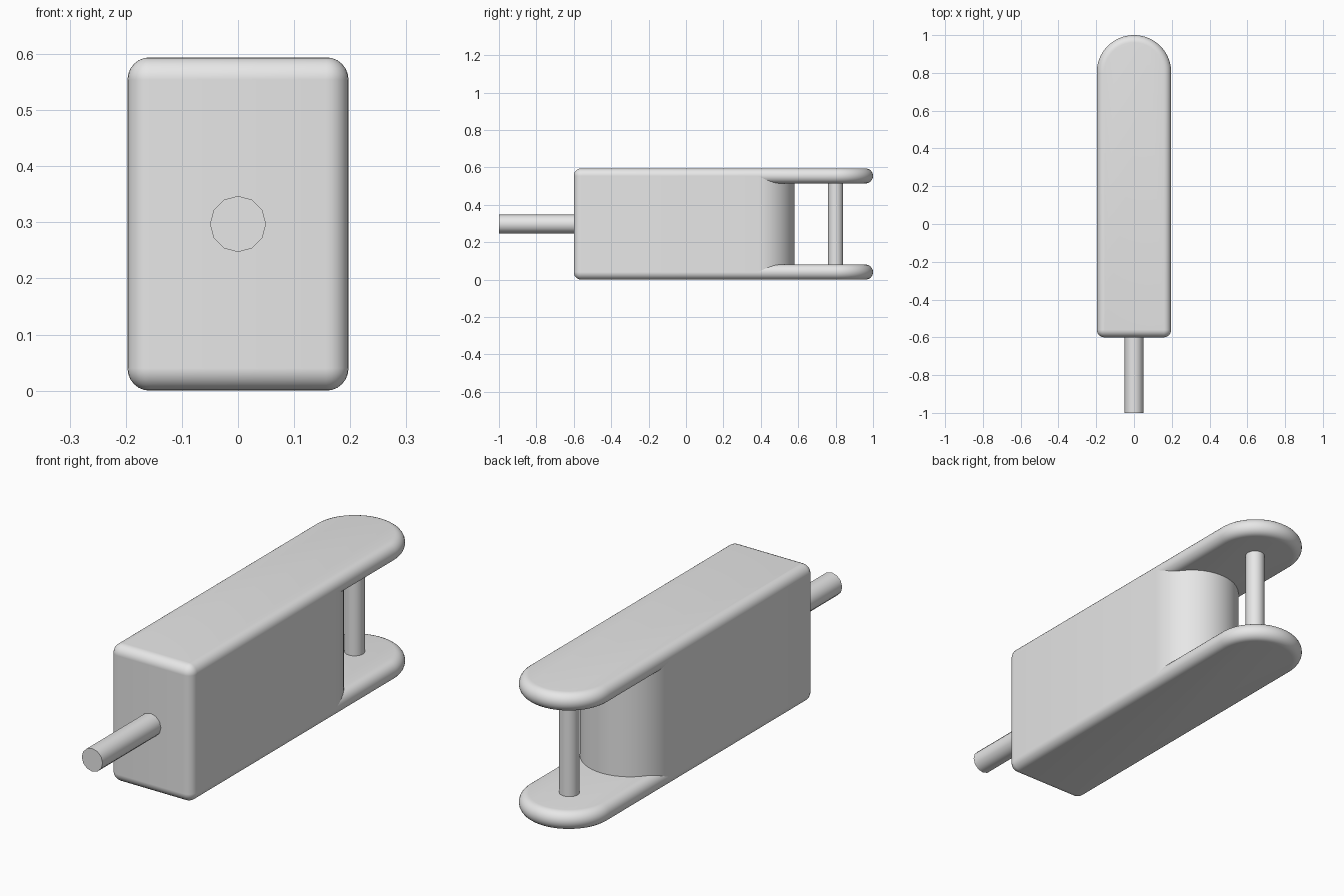
import bpy, bmesh, math
from mathutils import Matrix

old = bpy.data.objects.get("Cube")
if old:
    bpy.data.objects.remove(old, do_unlink=True)

HALF, FRONT, HEIGHT = 0.197, -0.6, 0.594
PLATE, ROUND = 0.08, 0.04        # plate thickness, edge rounding
TIP, CORE_TIP = 1.0, 0.58        # back ends of plates and core

grey = bpy.data.materials.new("light_grey")
grey.use_nodes = True
grey.diffuse_color = (0.8, 0.8, 0.8, 1)
grey.node_tree.nodes["Principled BSDF"].inputs["Base Color"].default_value = (0.8, 0.8, 0.8, 1)


def arc(cx, cy, r, start, end, steps):
    angles = [math.radians(start + (end - start) * i / steps) for i in range(steps + 1)]
    return [(cx + r * math.cos(a), cy + r * math.sin(a)) for a in angles]


def outline(tip, inset):
    """Plan shape: semicircular back end, small rounded front corners."""
    c, r = HALF - ROUND, ROUND - inset
    return (arc(0, tip - HALF, HALF - inset, 0, 180, 40)
            + arc(-c, FRONT + ROUND, r, 180, 270, 6)
            + arc(c, FRONT + ROUND, r, 270, 360, 6))


def finish(name, bm):
    bmesh.ops.recalc_face_normals(bm, faces=bm.faces)
    mesh = bpy.data.meshes.new(name)
    bm.to_mesh(mesh)
    bm.free()
    mesh.materials.append(grey)
    obj = bpy.data.objects.new(name, mesh)
    bpy.context.collection.objects.link(obj)
    bpy.ops.object.select_all(action='DESELECT')
    obj.select_set(True)
    bpy.context.view_layer.objects.active = obj
    bpy.ops.object.shade_smooth_by_angle(angle=math.radians(35))
    return obj


def slab(name, tip, levels):
    """Stack outlines given as (inset, height) and skin them."""
    bm = bmesh.new()
    rings = [[bm.verts.new((x, y, z)) for x, y in outline(tip, inset)] for inset, z in levels]
    for low, high in zip(rings, rings[1:]):
        n = len(low)
        for i in range(n):
            j = (i + 1) % n
            bm.faces.new((low[i], low[j], high[j], high[i]))
    bm.faces.new(rings[0])
    bm.faces.new(rings[-1])
    return finish(name, bm)


def rod(name, radius, length, sides, matrix):
    bm = bmesh.new()
    bmesh.ops.create_cone(bm, cap_ends=True, segments=sides, radius1=radius,
                          radius2=radius, depth=length, matrix=matrix)
    return finish(name, bm)


# Solid middle with a rounded back
slab("body_core", CORE_TIP, [(0, ROUND), (0, HEIGHT - ROUND)])

# Two long plates with fully rounded rims
rim = [math.radians(-90 + 15 * i) for i in range(13)]
depth = ROUND * 0.98
for name, mid in (("lower_plate", PLATE / 2), ("upper_plate", HEIGHT - PLATE / 2)):
    slab(name, TIP, [(depth * (1 - math.cos(a)), mid + ROUND * math.sin(a)) for a in rim])

# Upright pin between the plates
rod("back_pin", 0.04, HEIGHT - PLATE, 32,
    Matrix.Translation((0, TIP - 0.2, HEIGHT / 2)))

# Twelve-sided shaft at the front
rod("front_shaft", 0.05, 0.44, 12,
    Matrix.Translation((0, -0.78, HEIGHT / 2)) @ Matrix.Rotation(math.pi / 2, 4, 'X'))
